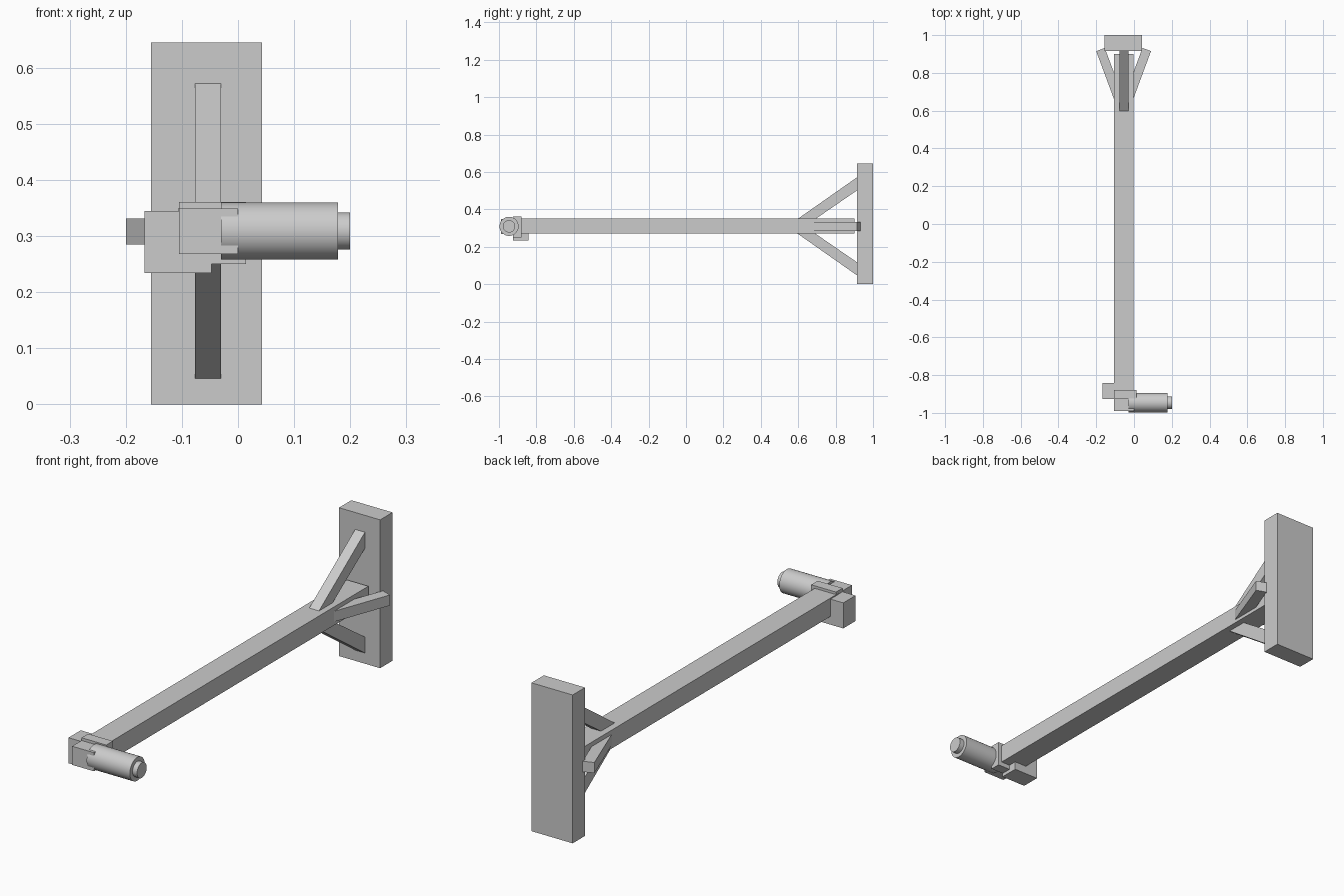
import bpy
import bmesh
from math import pi
from mathutils import Matrix, Vector

cube = bpy.data.objects.get("Cube")
if cube:
    bpy.data.objects.remove(cube, do_unlink=True)

grey = bpy.data.materials.new("plain grey")
grey.use_nodes = True
colour = (0.6, 0.6, 0.6, 1)
grey.diffuse_color = colour
grey.node_tree.nodes["Principled BSDF"].inputs["Base Color"].default_value = colour


def finish(name, bm):
    bmesh.ops.recalc_face_normals(bm, faces=bm.faces)
    mesh = bpy.data.meshes.new(name)
    bm.to_mesh(mesh)
    bm.free()
    mesh.materials.append(grey)
    obj = bpy.data.objects.new(name, mesh)
    bpy.context.collection.objects.link(obj)
    return obj


def box(name, low, high):
    low, high = Vector(low), Vector(high)
    bm = bmesh.new()
    bmesh.ops.create_cube(bm, size=1)
    bmesh.ops.scale(bm, vec=high - low, verts=bm.verts)
    bmesh.ops.translate(bm, vec=(low + high) / 2, verts=bm.verts)
    return finish(name, bm)


def prism(name, profile, depth):
    """Extrude a closed 3D profile along the depth vector."""
    bm = bmesh.new()
    face = bm.faces.new([bm.verts.new(p) for p in profile])
    ext = bmesh.ops.extrude_face_region(bm, geom=[face], use_keep_orig=True)
    moved = [v for v in ext["geom"] if isinstance(v, bmesh.types.BMVert)]
    bmesh.ops.translate(bm, vec=depth, verts=moved)
    return finish(name, bm)


def rod(name, x0, x1, radius):
    bm = bmesh.new()
    bmesh.ops.create_cone(bm, cap_ends=True, segments=48, radius1=radius,
                          radius2=radius, depth=x1 - x0)
    turn = Matrix.Rotation(pi / 2, 4, "Y")
    place = Matrix.Translation(((x0 + x1) / 2, -0.946, MID_Z))
    bmesh.ops.transform(bm, matrix=place @ turn, verts=bm.verts)
    obj = finish(name, bm)
    bpy.ops.object.select_all(action="DESELECT")
    obj.select_set(True)
    bpy.context.view_layer.objects.active = obj
    bpy.ops.object.shade_smooth_by_angle()


MID_X, MID_Z = -0.055, 0.309

# Wall plate and long arm
box("wall_plate", (-0.155, 0.915, 0), (0.043, 1, 0.645))
box("arm", (-0.106, -0.9, 0.27), (-0.003, 0.9, 0.35))

# Upper and lower diagonal braces, and the pair at the sides
for side, up in (("upper", 1), ("lower", -1)):
    points = [(0.595, 0.038), (0.69, 0.038), (0.917, 0.194), (0.917, 0.264)]
    prism(side + "_brace",
          [(MID_X - 0.022, y, MID_Z + up * h) for y, h in points], (0.047, 0, 0))
for side, way in (("left", 1), ("right", -1)):
    points = [(0.045, 0.645), (0.145, 0.915), (0.1, 0.932), (0.045, 0.785)]
    prism(side + "_brace",
          [(MID_X + way * w, y, 0.285) for w, y in points], (0, 0, 0.046))

# Head at the free end of the arm
box("collar", (-0.105, -0.925, 0.25), (0.014, -0.88, 0.361))
box("motor_mount", (-0.105, -0.99, 0.268), (0, -0.9, 0.349))
box("side_block", (-0.167, -0.926, 0.234), (-0.047, -0.842, 0.345))

# Motor with its end cap
rod("motor_body", -0.03, 0.178, 0.051)
rod("motor_cap", 0.17, 0.2, 0.033)
